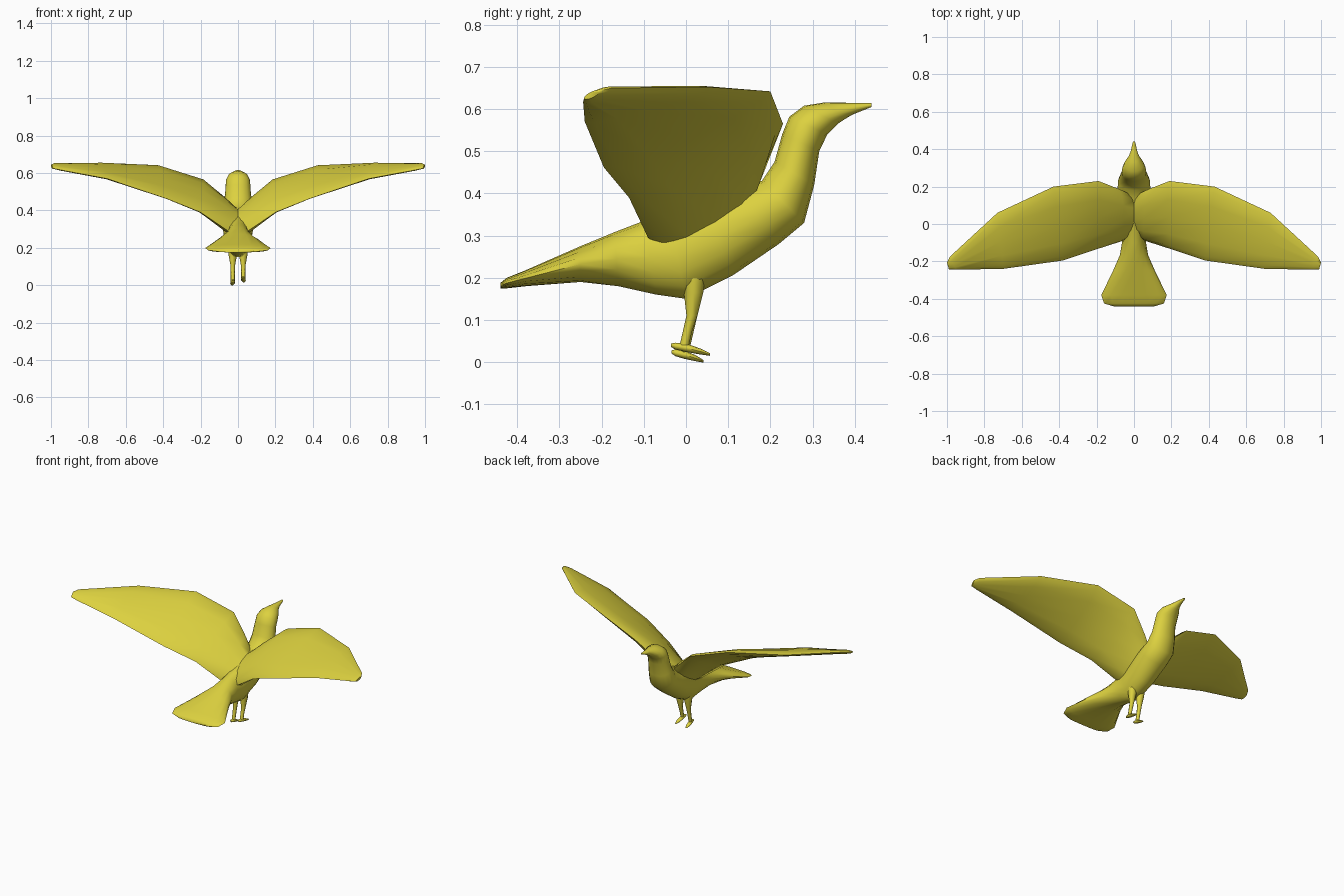
import bpy, bmesh, math
from mathutils import Vector

yellow = bpy.data.materials.new("yellow")
yellow.diffuse_color = (0.72, 0.64, 0.05, 1)


def loft(name, rings, sides=12):
    """Skin elliptical rings, each given as (centre, half axis, half axis)."""
    bm = bmesh.new()
    loops = []
    for c, u, v in rings:
        angles = [2 * math.pi * i / sides for i in range(sides)]
        loops.append([bm.verts.new(c + u * math.cos(a) + v * math.sin(a)) for a in angles])
    for a, b in zip(loops, loops[1:]):
        for i in range(sides):
            j = (i + 1) % sides
            bm.faces.new((a[i], a[j], b[j], b[i]))
    bm.faces.new(loops[0])
    bm.faces.new(loops[-1])
    bmesh.ops.recalc_face_normals(bm, faces=bm.faces)
    mesh = bpy.data.meshes.new(name)
    bm.to_mesh(mesh)
    bm.free()
    mesh.materials.append(yellow)
    obj = bpy.data.objects.new(name, mesh)
    bpy.context.collection.objects.link(obj)
    bpy.ops.object.select_all(action='DESELECT')
    obj.select_set(True)
    bpy.context.view_layer.objects.active = obj
    bpy.ops.object.shade_smooth_by_angle(angle=math.radians(60))
    return obj


# Body from tail to beak: top y, z, bottom y, z, half width
body = [
    (-0.44, 0.188, -0.44, 0.175, 0.11),
    (-0.425, 0.20, -0.425, 0.175, 0.16),
    (-0.38, 0.218, -0.38, 0.18, 0.175),
    (-0.25, 0.275, -0.25, 0.19, 0.112),
    (-0.17, 0.308, -0.16, 0.18, 0.075),
    (-0.10, 0.335, -0.07, 0.16, 0.062),
    (-0.04, 0.35, 0.0, 0.15, 0.066),
    (0.04, 0.38, 0.11, 0.205, 0.08),
    (0.12, 0.41, 0.22, 0.28, 0.088),
    (0.18, 0.43, 0.28, 0.33, 0.086),
    (0.21, 0.475, 0.304, 0.42, 0.074),
    (0.228, 0.54, 0.316, 0.50, 0.066),
    (0.245, 0.582, 0.335, 0.54, 0.065),
    (0.28, 0.608, 0.36, 0.565, 0.052),
    (0.33, 0.616, 0.378, 0.577, 0.03),
    (0.38, 0.615, 0.395, 0.587, 0.018),
    (0.44, 0.614, 0.44, 0.605, 0.006),
]
rings = []
for ty, tz, by, bz, w in body:
    top, bottom = Vector((0, ty, tz)), Vector((0, by, bz))
    rings.append(((top + bottom) / 2, (top - bottom) / 2, Vector((w, 0, 0))))
loft("body", rings, 16)

# Wing from root to tip: lead x, y, z, trail x, y, z, half thickness
wing = [
    (0.0, 0.15, 0.385, 0.0, -0.05, 0.27, 0.05),
    (0.075, 0.185, 0.46, 0.06, -0.09, 0.295, 0.045),
    (0.19, 0.23, 0.565, 0.20, -0.135, 0.39, 0.03),
    (0.43, 0.20, 0.642, 0.38, -0.195, 0.462, 0.025),
    (0.73, 0.06, 0.652, 0.70, -0.24, 0.57, 0.018),
    (0.985, -0.175, 0.65, 0.95, -0.244, 0.617, 0.012),
    (1.0, -0.205, 0.643, 0.99, -0.242, 0.625, 0.007),
]
# Leg from hip to ankle: y, z, radius
leg = [(0.02, 0.20, 0.026), (0.018, 0.165, 0.023), (0.014, 0.11, 0.013),
       (0.004, 0.075, 0.011), (-0.004, 0.04, 0.011)]
# Foot from heel to toe: y, z, half width, half height
foot = [(-0.036, 0.040, 0.004, 0.004), (-0.025, 0.038, 0.010, 0.008),
        (0.0, 0.034, 0.013, 0.010), (0.035, 0.025, 0.012, 0.007),
        (0.057, 0.018, 0.005, 0.003)]

for side, s, drop in (("left", -1, 0.016), ("right", 1, 0.0)):
    rings = []
    for lx, ly, lz, tx, ty, tz, t in wing:
        lead, trail = Vector((s * lx, ly, lz)), Vector((s * tx, ty, tz))
        chord = (lead - trail) / 2
        span = Vector((s, 0, 0.45 if lx < 0.3 else 0.15))
        rings.append(((lead + trail) / 2, chord, chord.cross(span).normalized() * t))
    loft(side + "_wing", rings, 12)

    hip = s * 0.028
    loft(side + "_leg", [(Vector((hip, y, z - (drop if z < 0.1 else 0))),
                          Vector((r, 0, 0)), Vector((0, r, 0)))
                         for y, z, r in leg], 8)
    loft(side + "_foot", [(Vector((hip + s * 0.05 * y, y * (1 - drop * 12) - drop * 0.3,
                                   z - drop)),
                           Vector((w, 0, 0)), Vector((0, 0, h)))
                          for y, z, w, h in foot], 8)
